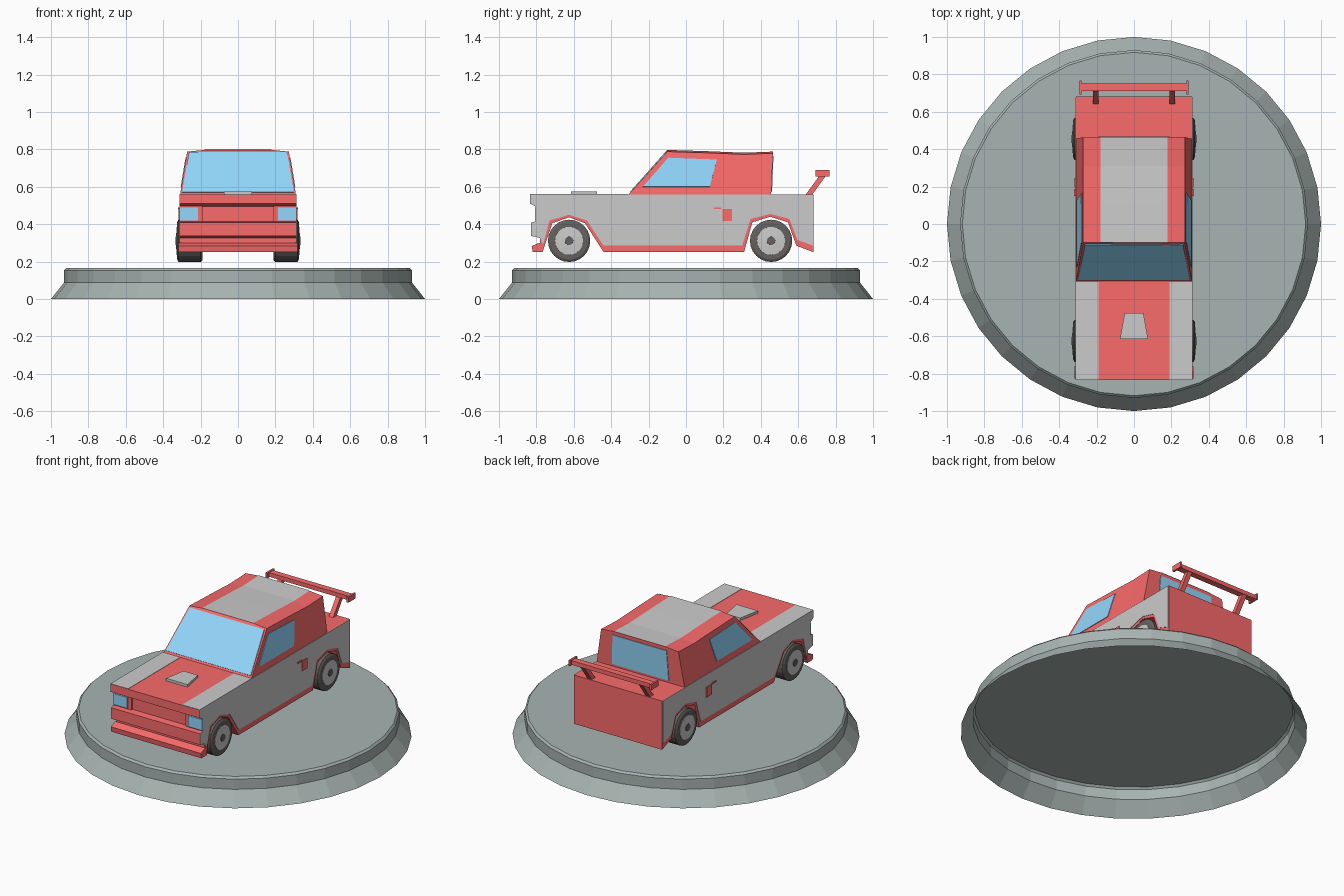
import bpy, bmesh, math
from mathutils import Vector

if "Cube" in bpy.data.objects:
    bpy.data.objects.remove(bpy.data.objects["Cube"])


def material(name, r, g, b):
    m = bpy.data.materials.new(name)
    m.diffuse_color = (r, g, b, 1)
    m.use_nodes = True
    m.node_tree.nodes["Principled BSDF"].inputs["Base Color"].default_value = m.diffuse_color
    return m


RED = material("red_paint", 0.95, 0.145, 0.147)
BLUE = material("glass_blue", 0.29, 0.68, 0.97)
DARK = material("rubber", 0.13, 0.12, 0.115)
STONE = material("stone", 0.39, 0.456, 0.442)


def finish(name, bm, mat=None, mirror=False):
    bmesh.ops.recalc_face_normals(bm, faces=bm.faces)
    me = bpy.data.meshes.new(name)
    bm.to_mesh(me)
    bm.free()
    ob = bpy.data.objects.new(name, me)
    bpy.context.collection.objects.link(ob)
    if mat:
        me.materials.append(mat)
    if mirror:
        ob.modifiers.new("mirror", 'MIRROR').use_axis[0] = True
    return ob


def extrude(name, pts, vec, mat=None, mirror=False):
    """Solid from a 3D polygon pushed along vec."""
    bm = bmesh.new()
    f = bm.faces.new([bm.verts.new(p) for p in pts])
    new = bmesh.ops.extrude_face_region(bm, geom=[f], use_keep_orig=True)["geom"]
    bmesh.ops.translate(bm, vec=vec, verts=[v for v in new if isinstance(v, bmesh.types.BMVert)])
    return finish(name, bm, mat, mirror)


def profile(name, yz, x0, x1, mat=None, mirror=False):
    return extrude(name, [(x0, y, z) for y, z in yz], (x1 - x0, 0, 0), mat, mirror)


def box(name, x, y, z, mat=None, mirror=False):
    return profile(name, [(y[0], z[0]), (y[1], z[0]), (y[1], z[1]), (y[0], z[1])], x[0], x[1], mat, mirror)


def plate(name, pts, t, mat=None, mirror=False):
    """Thin sheet centred on a planar polygon."""
    p = [Vector(q) for q in pts]
    n = (p[1] - p[0]).cross(p[2] - p[0]).normalized() * t
    return extrude(name, [q - n / 2 for q in p], n, mat, mirror)


def loft(name, rings, mat=None, closed=False, first_cap=False, last_cap=False, mirror=False):
    bm = bmesh.new()
    rows = [[bm.verts.new(p) for p in r] for r in rings]
    n = len(rows[0])
    for a, b in zip(rows, rows[1:]):
        for i in range(n if closed else n - 1):
            j = (i + 1) % n
            bm.faces.new((a[i], a[j], b[j], b[i]))
    if first_cap:
        bm.faces.new(rows[0])
    if last_cap:
        bm.faces.new(rows[-1])
    return finish(name, bm, mat, mirror)


def lathe(name, prof, sides, place, mat=None, first_cap=True, mirror=False):
    """Spin (radius, height) points; place maps (a, b, height) to a position."""
    rings = [[place(r * math.cos(2 * math.pi * i / sides), r * math.sin(2 * math.pi * i / sides), h)
              for i in range(sides)] for r, h in prof]
    return loft(name, rings, mat, True, first_cap, True, mirror)


# Display base, open underneath
lathe("display_base", [(1, 0), (0.93, 0.088), (0.93, 0.153), (0.918, 0.165)], 32,
      lambda a, b, h: (a, b, h), STONE, first_cap=False)

# Car body with through-cut wheel arches and stepped nose
body = [(-0.835, 0.56), (-0.835, 0.51), (-0.79, 0.495), (-0.79, 0.415), (-0.83, 0.408), (-0.83, 0.338),
        (-0.78, 0.326), (-0.78, 0.25), (-0.767, 0.25), (-0.715, 0.405), (-0.625, 0.437), (-0.54, 0.405),
        (-0.44, 0.25), (0.31, 0.25), (0.355, 0.41), (0.45, 0.44), (0.545, 0.41), (0.59, 0.285),
        (0.683, 0.25), (0.683, 0.56)]
profile("car_body", body, -0.31, 0.31, RED)

# Grey side panels
panel = [(-0.833, 0.56), (-0.833, 0.51), (-0.805, 0.495), (-0.805, 0.415), (-0.828, 0.408), (-0.828, 0.338),
         (-0.78, 0.326), (-0.765, 0.285), (-0.73, 0.42), (-0.625, 0.45), (-0.53, 0.42), (-0.44, 0.285),
         (0.30, 0.285), (0.345, 0.428), (0.45, 0.455), (0.553, 0.428), (0.596, 0.315), (0.68, 0.285), (0.68, 0.56)]
profile("side_panel", panel, 0.309, 0.313, None, True)

# Nose details
profile("front_bumper", [(-0.82, 0.25), (-0.825, 0.283), (-0.785, 0.3), (-0.76, 0.3), (-0.767, 0.25)],
        -0.317, 0.317, RED)
box("headlight_housing", (0.19, 0.31), (-0.8, -0.78), (0.41, 0.497), RED, True)
box("headlight", (0.215, 0.313), (-0.808, -0.785), (0.42, 0.49), BLUE, True)

# Hood stripes and scoop
box("hood_stripe", (0.19, 0.313), (-0.833, -0.31), (0.558, 0.562), None, True)
extrude("hood_scoop", [(-0.075, -0.615, 0.558), (0.075, -0.615, 0.558), (0.05, -0.475, 0.558),
                       (-0.05, -0.475, 0.558)], (0, 0, 0.018))

# Cabin lofted from front to back, with roof stripe on top
stations = [(-0.31, -0.10, 0.797), (0.12, 0.12, 0.79), (0.31, 0.31, 0.782), (0.455, 0.465, 0.788)]
rings = [[(-0.31, yb, 0.555), (-0.272, yt, z - 0.009), (-0.18, yt, z), (0.18, yt, z),
          (0.272, yt, z - 0.009), (0.31, yb, 0.555)] for yb, yt, z in stations]
loft("cabin", rings, RED, True, True, True)
loft("roof_stripe", [[(x, yt, z + 0.002) for x in (-0.18, 0.18)] for _, yt, z in stations])

# Windows
plate("windshield", [(-0.299, -0.297, 0.57), (0.299, -0.297, 0.57), (0.262, -0.109, 0.782),
                     (-0.262, -0.109, 0.782)], 0.008, BLUE)
plate("rear_window", [(-0.2, 0.456, 0.575), (0.2, 0.456, 0.575), (0.19, 0.464, 0.765), (-0.19, 0.464, 0.765)],
      0.008, BLUE)
side_x = lambda z: 0.31 - (z - 0.555) * 0.166
plate("side_window", [(side_x(z), y, z) for y, z in
                      ((-0.23, 0.6), (-0.095, 0.755), (0.165, 0.745), (0.127, 0.6))], 0.008, BLUE, True)

# Door handle and fuel flap
box("door_handle", (0.31, 0.32), (0.15, 0.187), (0.482, 0.49), RED, True)
box("fuel_flap", (0.31, 0.318), (0.195, 0.245), (0.418, 0.482), RED, True)

# Rear spoiler
box("spoiler_wing", (-0.285, 0.285), (0.712, 0.752), (0.66, 0.686), RED)
box("spoiler_end_plate", (0.28, 0.292), (0.692, 0.766), (0.655, 0.69), RED, True)
profile("spoiler_strut", [(0.64, 0.558), (0.675, 0.558), (0.75, 0.662), (0.715, 0.662)], 0.19, 0.22, RED, True)

# Wheels: bulged tyre, flat disc and dark centre
tyre = [(0.07, 0.19), (0.105, 0.19), (0.113, 0.2), (0.113, 0.318), (0.1, 0.325), (0.077, 0.326)]
hub = [(0.077, 0.31), (0.075, 0.328), (0.03, 0.331)]
cap = [(0.024, 0.31), (0.022, 0.335)]
for end, y in (("front", -0.625), ("rear", 0.455)):
    for part, prof, mat in (("tyre", tyre, DARK), ("hub", hub, None), ("hub_cap", cap, DARK)):
        lathe(f"{end}_{part}", prof, 24, lambda a, b, h: (h, y + a, 0.311 + b), mat, mirror=True)
